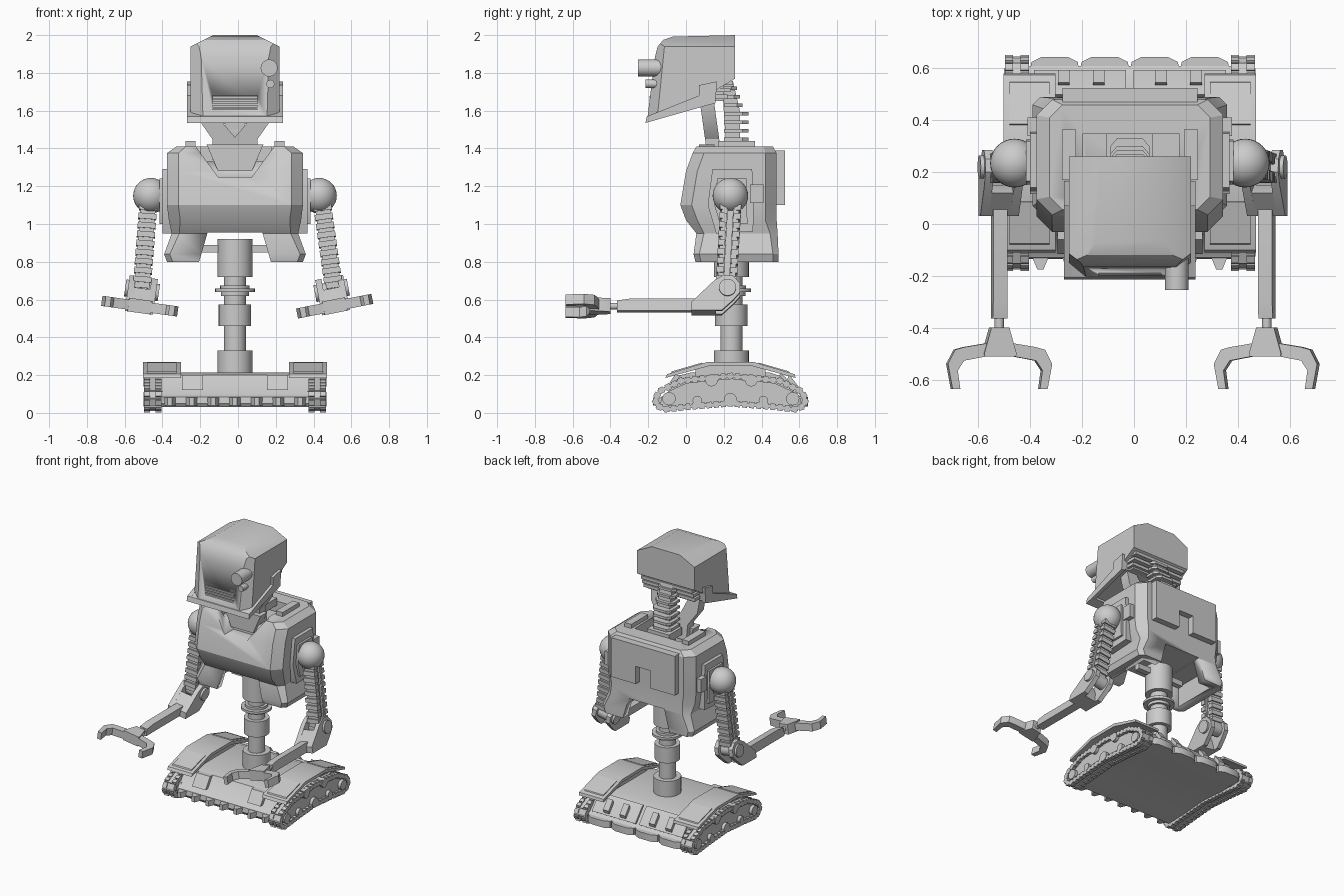
import bpy, bmesh, math
from mathutils import Matrix, Vector

if "Cube" in bpy.data.objects:
    bpy.data.objects.remove(bpy.data.objects["Cube"])

C = -0.016   # centre line of the body in x
YC = 0.235   # centre line of the base and column in y


def box(bm, x0, x1, y0, y1, z0, z1, M=Matrix()):
    S = Matrix.Translation(((x0+x1)/2, (y0+y1)/2, (z0+z1)/2)) @ Matrix.Diagonal((abs(x1-x0), y1-y0, z1-z0, 1))
    bmesh.ops.create_cube(bm, size=1, matrix=M @ S)


def prism(bm, pts, axis, a, b, M=Matrix()):
    """Extrude a profile: axis x takes (y,z), y takes (x,z), z takes (x,y)."""
    def at(p, h):
        return M @ Vector({'x': (h, p[0], p[1]), 'y': (p[0], h, p[1]), 'z': (p[0], p[1], h)}[axis])
    return loft(bm, [[at(p, h) for p in pts] for h in (a, b)])


def loft(bm, rings):
    rows = [[bm.verts.new(v) for v in r] for r in rings]
    n = len(rows[0])
    fs = [bm.faces.new(rows[0]), bm.faces.new(rows[-1])]
    for r, q in zip(rows, rows[1:]):
        fs += [bm.faces.new((r[i], r[(i+1) % n], q[(i+1) % n], q[i])) for i in range(n)]
    bmesh.ops.recalc_face_normals(bm, faces=fs)


def cyl(bm, c, r, depth, axis='z', M=Matrix(), n=28):
    R = {'z': Matrix(), 'x': Matrix.Rotation(math.pi/2, 4, 'Y'), 'y': Matrix.Rotation(math.pi/2, 4, 'X')}[axis]
    bmesh.ops.create_cone(bm, cap_ends=True, segments=n, radius1=r, radius2=r, depth=depth,
                          matrix=M @ Matrix.Translation(c) @ R)


def slice_off(bm, co, no):
    g = bmesh.ops.bisect_plane(bm, geom=bm.verts[:]+bm.edges[:]+bm.faces[:], plane_co=co, plane_no=no, clear_outer=True)
    bmesh.ops.holes_fill(bm, edges=[e for e in g['geom_cut'] if isinstance(e, bmesh.types.BMEdge)])


def make(name, bm, x=C, smooth=30):
    me = bpy.data.meshes.new(name)
    bm.to_mesh(me)
    bm.free()
    ob = bpy.data.objects.new(name, me)
    bpy.context.collection.objects.link(ob)
    ob.location.x = x
    bpy.ops.object.select_all(action='DESELECT')
    ob.select_set(True)
    bpy.context.view_layer.objects.active = ob
    bpy.ops.object.shade_smooth_by_angle(angle=math.radians(smooth))
    return ob


def carve(ob, cutter):
    cutter.hide_render = True
    m = ob.modifiers.new("carve", 'BOOLEAN')
    m.operation, m.solver, m.object = 'DIFFERENCE', 'EXACT', cutter
    bpy.context.view_layer.update()
    bpy.context.view_layer.objects.active = ob
    bpy.ops.object.modifier_apply(modifier=m.name)
    bpy.data.objects.remove(cutter)


# Head shell with chamfered top and front corners
bm = bmesh.new()
prism(bm, [(-.205, 1.555), (-.165, 1.88), (-.15, 1.94), (-.12, 1.975), (-.07, 1.992), (.26, 2.0),
           (.26, 1.77), (.16, 1.71), (.155, 1.65)], 'x', -.235, .235)
for s in (-1, 1):
    slice_off(bm, (s*.235, 0, 1.94), (s*.5, 0, 1))
    slice_off(bm, (s*.17, -.19, 1.7), (s*.8, -1, .1))
head = make("head_shell", bm)
bm = bmesh.new()
box(bm, -.12, .12, -.3, -.16, 1.605, 1.68)
carve(head, make("mouth_cutter", bm))
bm = bmesh.new()
for i in range(4):
    box(bm, -.12, .12, -.192, -.155, 1.608+i*.019, 1.62+i*.019)
make("mouth_grille", bm)
# Head rim and cheek plates
bm = bmesh.new()
for s in (-1, 1):
    prism(bm, [(-.215, 1.535), (.155, 1.64), (.165, 1.755), (.07, 1.735), (.07, 1.68), (-.207, 1.57)], 'x', s*.225, s*.254)
prism(bm, [(-.215, 1.535), (-.15, 1.553), (-.15, 1.59), (-.207, 1.57)], 'x', -.25, .25)
make("head_rim", bm)
# Eyes
bm = bmesh.new()
cyl(bm, (.181, -.155, 1.826), .045, .2, 'y')
cyl(bm, (.187, -.14, 1.742), .022, .15, 'y', n=16)
make("eyes", bm)
# Louvres under the back of the head
bm = bmesh.new()
for i in range(3):
    box(bm, -.21, .21, .08, .25-i*.015, 1.735-i*.036, 1.757-i*.036)
box(bm, -.19, .19, .06, .2, 1.65, 1.78)
make("head_louvres", bm)

# Neck fork and spine
bm = bmesh.new()
lean = Matrix.Shear('XZ', 4, (0, 0))
lean[1][2], lean[1][3] = -.14, .14*1.42
prism(bm, [(-.2, 1.66), (-.19, 1.55), (-.12, 1.45), (-.12, 1.34), (.12, 1.34), (.12, 1.45), (.19, 1.55),
           (.2, 1.66), (.12, 1.66), (.06, 1.53), (0, 1.46), (-.06, 1.53), (-.12, 1.66)], 'y', .105, .18, lean)
prism(bm, [(-.15, 1.42), (-.09, 1.28), (.09, 1.28), (.15, 1.42)], 'y', .07, .15)
make("neck_fork", bm)
bm = bmesh.new()
prism(bm, [(.22, 1.3), (.19, 1.75), (.25, 1.75), (.285, 1.6), (.285, 1.3)], 'x', -.05, .05)
for i in range(7):
    y = .33 if i < 4 else .3-(i-4)*.015
    prism(bm, [(-.075, .2), (.075, .2), (.075, y-.03), (.05, y), (-.05, y), (-.075, y-.03)], 'z', 1.44+i*.045, 1.458+i*.045)
box(bm, -.09, .09, .2, .35, 1.38, 1.435)
make("neck_spine", bm)


# Torso lofted from chamfered rectangles
def ring(z, w, y0, y1, c):
    return [Vector(p+(z,)) for p in ((-w+c, y0), (w-c, y0), (w, y0+c), (w, y1-c), (w-c, y1), (-w+c, y1), (-w, y1-c), (-w, y0+c))]


bm = bmesh.new()
loft(bm, [ring(*r) for r in ((.80, .36, .05, .49, .03), (.84, .375, .04, .49, .03), (.95, .335, .055, .485, .04), (1.02, .35, 0, .48, .06),
                             (1.1, .36, -.03, .48, .06), (1.28, .36, 0, .48, .06), (1.375, .36, .035, .48, .06),
                             (1.41, .31, .055, .46, .05))])
torso = make("torso", bm, smooth=25)
for name, draw in (
        ("arch", lambda b: prism(b, [(-.2, .7), (-.19, .8), (-.145, .955), (.145, .955), (.19, .8), (.2, .7)], 'y', -.2, .7)),
        ("hollow", lambda b: box(b, -.29, .29, .1, .43, .7, .95)),
        ("collar", lambda b: prism(b, [(-.22, 1.45), (-.2, 1.40), (-.09, 1.25), (.09, 1.25), (.2, 1.40), (.22, 1.45)], 'y', -.2, .1)),
        ("well", lambda b: box(b, -.18, .19, .08, .35, 1.33, 1.5))):
    bm = bmesh.new()
    draw(bm)
    carve(torso, make(name+"_cutter", bm))
# Back panel with a notch, shoulder bars, hip bar
bm = bmesh.new()
prism(bm, [(-.26, 1.1), (-.06, 1.1), (-.06, 1.23), (.06, 1.23), (.06, 1.1), (.26, 1.1), (.26, 1.39), (-.26, 1.39)], 'y', .46, .525)
make("back_panel", bm)
bm = bmesh.new()
box(bm, -.19, .19, .22, .26, .85, .89)
for s in (-1, 1):
    box(bm, s*.208, s*.262, .17, .365, 1.38, 1.44)
make("shoulder_and_hip_bars", bm)
# Shoulder plates and ball joints
bm = bmesh.new()
for s in (-1, 1):
    prism(bm, [(.14, 1.29), (.35, 1.29), (.36, 1.13), (.355, .96), (.16, .95), (.115, 1.1)], 'x', s*.33, s*.385)
    prism(bm, [(.165, 1.24), (.32, 1.24), (.325, 1.0), (.18, 1.0), (.15, 1.1)], 'x', s*.38, s*.4)
    box(bm, s*.34, s*.395, .34, .41, 1.11, 1.21)
    bmesh.ops.create_uvsphere(bm, u_segments=32, v_segments=16, radius=.094, matrix=Matrix.Translation((s*.445, .235, 1.15)))
make("shoulders", bm)

# Arms
for side, s, roll, hx in (("left", -1, 8, -.52), ("right", 1, -11, .512)):
    # Ribbed upper arm
    a, b = Vector((C+s*.455, .24, 1.15)), Vector((s*.512, .21, .63))
    up = (a-b).normalized()
    xa = Vector((0, 1, 0)).cross(up).normalized()
    M = Matrix((xa, up.cross(xa), up)).transposed().to_4x4()
    M.translation = b
    bm = bmesh.new()
    L = (a-b).length
    box(bm, -.028, .028, -.03, .03, 0, L, M)
    for t in (-1, 1):
        prism(bm, [(-.04, t*.014), (.04, t*.014), (.04, t*.046), (-.04, t*.046)], 'z', .03, L, M)
        for i in range(9):
            z = .06+i*.048
            prism(bm, [(-.048, t*.018), (.048, t*.018), (.048, t*.056), (-.048, t*.056)], 'z', z, z+.03, M)
    make(side+"_upper_arm", bm, 0)
    # Elbow, forearm and claw share a rolled frame
    M = Matrix.Translation((hx, 0, .565)) @ Matrix.Rotation(math.radians(roll), 4, 'Y')
    bm = bmesh.new()
    cheek = [(.03, -.035), (.03, .01), (.15, .125), (.2, .155), (.25, .15), (.285, .11), (.285, .06), (.25, .02), (.19, -.035)]
    for t in (-1, 1):
        prism(bm, cheek, 'x', t*.042, t*.075, M)
    prism(bm, [(.03, -.035), (.03, .01), (.12, .095), (.15, .04), (.16, -.035)], 'x', -.06, .06, M)
    cyl(bm, (0, .22, .085), .045, .18, 'x', M)
    make(side+"_elbow", bm, 0)
    bm = bmesh.new()
    prism(bm, [(.08, -.03), (.08, .035), (-.3, .035), (-.365, .025), (-.365, -.03)], 'x', -.028, .028, M)
    cyl(bm, (0, -.385, 0), .018, .08, 'y', M, 16)
    make(side+"_forearm", bm, 0)
    bm = bmesh.new()
    prism(bm, [(-.035, -.4), (.035, -.4), (.063, -.5), (.06, -.512), (-.06, -.512), (-.063, -.5)], 'z', -.036, .036, M)
    for t in (-1, 1):
        prism(bm, [(t*x, y) for x, y in ((.05, -.46), (.14, -.475), (.175, -.485), (.203, -.54), (.185, -.637), (.155, -.637),
                                         (.165, -.565), (.14, -.527), (.05, -.51))], 'z', -.027, .027, M)
    make(side+"_claw", bm, 0)

# Waist column
bm = bmesh.new()
for z0, z1, r in ((.72, .92, .093), (.3, .74, .058), (.655, .675, .078), (.64, .658, .105), (.62, .642, .075),
                  (.46, .575, .086), (.2, .33, .093)):
    cyl(bm, (0, .24, (z0+z1)/2), r, z1-z0)
make("waist_column", bm)

# Base hull between the tracks
bm = bmesh.new()
prism(bm, [(-.12, .03), (-.135, .05), (-.13, .085), (-.1, .1), (-.03, .2), (.03, .215), (.44, .215), (.5, .195), (.58, .1), (.61, .085),
           (.61, .035), (.43, .035), (YC, .05), (.04, .035)], 'x', -.39, .39)
for s in (-1, 1):
    prism(bm, [(-.115, .12), (-.06, .2), (.0, .2), (0, .12)], 'x', s*.17, s*.28)
    prism(bm, [(.47, .16), (.5, .21), (.525, .19), (.595, .105), (.57, .09)], 'x', s*.015, s*.37)
    for x in (.12, .255):
        prism(bm, [(.53, .16), (.545, .205), (.595, .14), (.58, .1)], 'x', s*x-.023, s*x+.023)
for i in range(4):   # rear scallops
    x = -.29+i*.193
    prism(bm, [(x-.093, .59), (x+.093, .59), (x+.09, .625), (x+.05, .645), (x-.05, .645), (x-.09, .625)], 'z', .035, .085)
for i in range(7):   # front teeth
    x = -.345+i*.115
    prism(bm, [(x-.035, -.12), (x-.012, -.175), (x+.012, -.175), (x+.035, -.12)], 'z', .04, .082)
make("base_hull", bm)

# Tracks: links laid along a closed path, side hull and wheels
half = [(0, .05), (.2, .035), (.34, .02), (.385, .035), (.4, .07), (.375, .115), (.26, .17), (0, .195)]
path = [Vector((YC+d, z)) for d, z in half] + [Vector((YC-d, z)) for d, z in half[-2:0:-1]]
segs = list(zip(path, path[1:]+path[:1]))
total = sum((q-p).length for p, q in segs)
N = 46
for side, s in (("left", -1), ("right", 1)):
    bm = bmesh.new()
    step, nxt, run = total/N, 0, 0
    for p, q in segs:
        d = (q-p).normalized()
        while nxt < run+(q-p).length-1e-6:
            c = p+d*(nxt-run)
            M = Matrix(((1, 0, 0, s*.436), (0, d.x, d.y, c.x), (0, d.y, -d.x, c.y), (0, 0, 0, 1)))
            box(bm, -.046, .046, -step*.54, step*.54, -.009, .009, M)
            for x in (-.03, .03):
                box(bm, x-.016, x+.016, -step*.36, step*.36, -.017, .017, M)
            nxt += step
        run += (q-p).length
    make(side+"_track", bm)
    bm = bmesh.new()
    prism(bm, [(YC+(v.x-YC)*.88, .1+(v.y-.1)*.86) for v in path], 'x', s*.38, s*.462)
    for y, z, r in ((-.09, .075, .035), (.565, .075, .035), (.135, .172, .032), (.345, .172, .032), (YC, .07, .035), (.06, .065, .025), (.41, .065, .025)):
        cyl(bm, (s*.44, y, z), r, .09, 'x', n=20)
    make(side+"_track_wheels", bm)
    # Fender with raised end panels
    bm = bmesh.new()
    prism(bm, [(-.11, .185), (-.1, .205), (.115, .27), (.355, .27), (.575, .205), (.58, .185), (.35, .248), (.12, .248)], 'x', s*.287, s*.487)
    for t in (-1, 1):
        prism(bm, [(YC+t*.32, .2), (YC+t*.31, .22), (YC+t*.15, .266), (YC+t*.14, .25)], 'x', s*.31, s*.465)
    box(bm, s*.3, s*.4, .05, .42, .19, .25)
    make(side+"_fender", bm)
